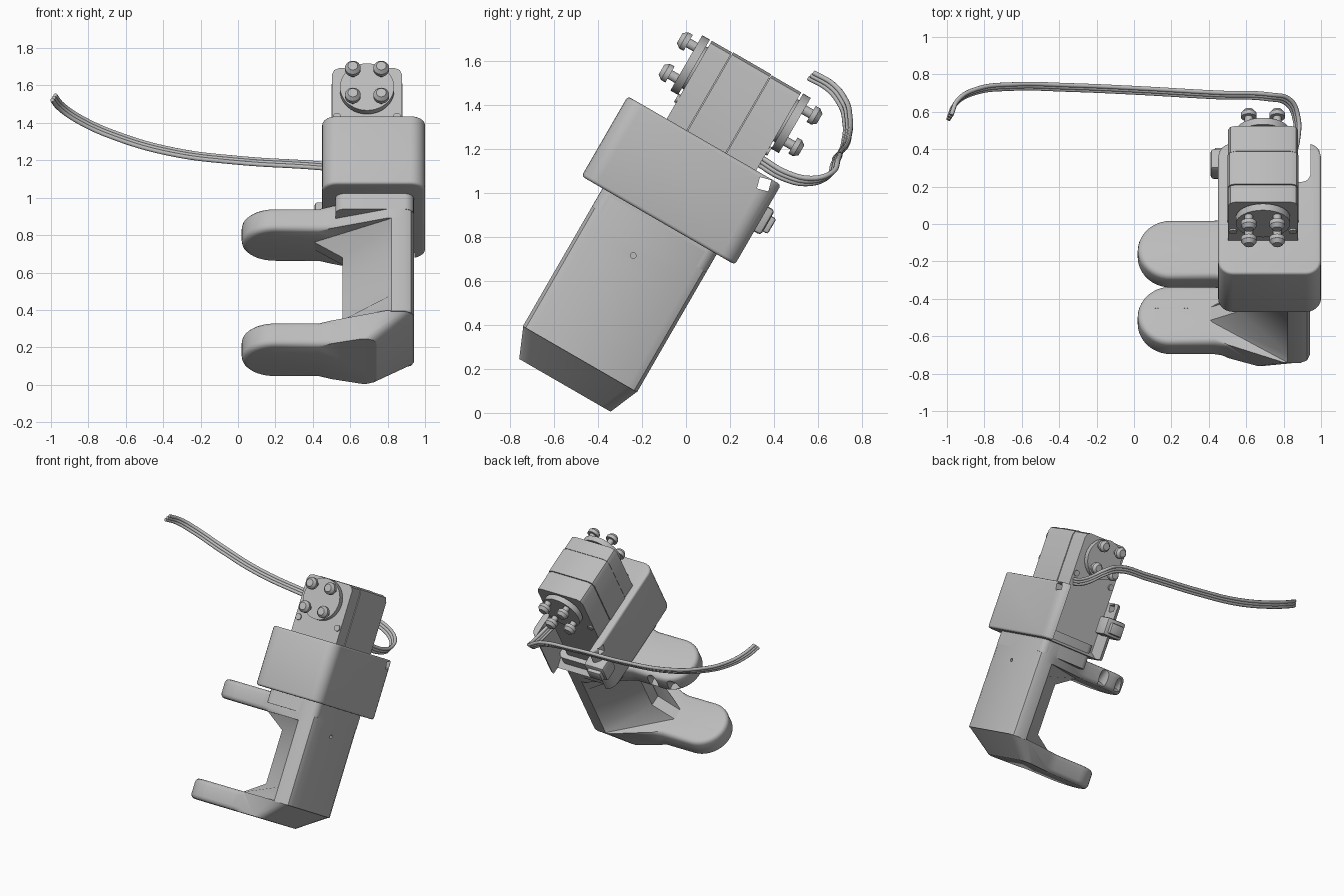
import bpy, bmesh, math
from mathutils import Matrix, Vector

cube = bpy.data.objects.get("Cube")
if cube:
    bpy.data.objects.remove(cube)

# One grey for everything
grey = bpy.data.materials.new("light grey plastic")
grey.use_nodes = True
COLOUR = (0.5, 0.5, 0.5, 1)
grey.diffuse_color = COLOUR
grey.node_tree.nodes["Principled BSDF"].inputs["Base Color"].default_value = COLOUR

# The arm is built upright (depth y, length z) and then leaned back
LEAN = Matrix.Rotation(math.radians(-30), 4, 'X')
TURN = {'x': Matrix.Rotation(math.pi / 2, 4, 'Y'),
        'y': Matrix.Rotation(math.pi / 2, 4, 'X'), 'z': Matrix.Identity(4)}
MID = -0.54       # depth of the symmetry plane
LOBE = 0.2        # x of the pivot lobes
SERVO_X, HORN_Z = 0.69, 1.38


def box(bm, lo, hi, bevel=0):
    lo, hi = Vector(lo), Vector(hi)
    size = Matrix.Diagonal((*(hi - lo), 1))
    made = bmesh.ops.create_cube(bm, size=1, matrix=Matrix.Translation((lo + hi) / 2) @ size)
    if bevel:
        edges = list({e for v in made['verts'] for e in v.link_edges})
        bmesh.ops.bevel(bm, geom=edges, offset=bevel, segments=2, profile=0.5, affect='EDGES')


def cyl(bm, at, r, depth, axis='z', seg=24, r2=None):
    bmesh.ops.create_cone(bm, cap_ends=True, segments=seg, radius1=r, radius2=r if r2 is None else r2,
                          depth=depth, matrix=Matrix.Translation(at) @ TURN[axis])


def loft(bm, rings, rule=None, bevel=0.03):
    """Join outlines [(z, [(x, y)...])] and round the edges picked by the rule."""
    loops = [[bm.verts.new((x, y, z)) for x, y in pts] for z, pts in rings]
    n = len(loops[0])
    faces = [bm.faces.new(loops[0][::-1]), bm.faces.new(loops[-1])]
    for a, b in zip(loops, loops[1:]):
        faces += [bm.faces.new((a[i], a[(i + 1) % n], b[(i + 1) % n], b[i])) for i in range(n)]
    bmesh.ops.recalc_face_normals(bm, faces=faces)
    if rule:
        edges = {e for f in faces for e in f.edges if rule(e.verts[0].co, e.verts[1].co)}
        bmesh.ops.bevel(bm, geom=list(edges), offset=bevel, segments=3, profile=0.5, affect='EDGES')


def finish(bm, name, cutter=None):
    mesh = bpy.data.meshes.new(name)
    bm.to_mesh(mesh)
    bm.free()
    obj = bpy.data.objects.new(name, mesh)
    bpy.context.collection.objects.link(obj)
    if cutter:
        tool = finish(cutter, name + "_cutter")
        tool.hide_render = True
        mod = obj.modifiers.new("cut", 'BOOLEAN')
        mod.object, mod.operation, mod.solver, mod.use_self = tool, 'DIFFERENCE', 'EXACT', True
        bpy.context.view_layer.update()
        cut = bpy.data.meshes.new_from_object(obj.evaluated_get(bpy.context.evaluated_depsgraph_get()))
        obj.modifiers.clear()
        obj.data = cut
        bpy.data.objects.remove(tool)
    obj.matrix_world = LEAN
    obj.data.materials.clear()
    obj.data.materials.append(grey)
    obj.data.shade_smooth()
    obj.data.set_sharp_from_angle(angle=math.radians(32))
    return obj


def arm_outline(end, half, flare):
    """Round lobe widening into a block with softened outer corners."""
    arc = [(LOBE - 0.18 * math.sin(t), 0.18 * math.cos(t))
           for t in [math.pi * i / 20 for i in range(21)]]
    side = [(0.43, -0.18), (0.5, -0.19), (flare, -half), (end - 0.05, -half),
            (end - 0.015, -half + 0.015), (end, -half + 0.05)]
    pts = arc + side + [(x, -y) for x, y in reversed(side)]
    return [(x, MID + y) for x, y in pts]


def round_rect(x0, x1, y0, y1, r, steps=6):
    pts = []
    for q, (cx, cy) in enumerate([(x1 - r, y1 - r), (x0 + r, y1 - r), (x0 + r, y0 + r), (x1 - r, y0 + r)]):
        for i in range(steps + 1):
            t = math.pi / 2 * (q + i / steps)
            pts.append((cx + r * math.cos(t), cy + r * math.sin(t)))
    return pts


def lobe_rim(a, b):
    return a.x < 0.65 and b.x < 0.65 and abs(a.z - b.z) < 0.001


def lobe_holes(face_z):
    """Four through holes and a keyed slot on the inner face."""
    bm = bmesh.new()
    for sx in (-1, 1):
        for sy in (-1, 1):
            cyl(bm, (LOBE + 0.078 * sx, MID + 0.078 * sy, face_z), 0.038, 0.5)
    loft(bm, [(face_z - 0.04, slot), (face_z + 0.04, slot)])
    return bm


slot = [(-0.1, MID + 0.05), (-0.1, MID - 0.05)] + [
    (LOBE + 0.055 * math.sin(t), MID - 0.05 * math.cos(t))
    for t in [math.pi * i / 12 for i in range(13)]]

# Lower arm with the sloped outer heel
bm = bmesh.new()
loft(bm, [(-0.167, arm_outline(0.74, 0.24, 0.66)), (-0.025, arm_outline(0.94, 0.30, 0.8))], lobe_rim)
finish(bm, "lower_arm", lobe_holes(-0.025))

# Upper arm
bm = bmesh.new()
top_ring = arm_outline(0.94, 0.30, 0.8)
loft(bm, [(0.545, top_ring), (0.68, top_ring)], lobe_rim)
cut = lobe_holes(0.545)
cyl(cut, (LOBE, MID, 0.65), 0.025, 0.3)
finish(bm, "upper_arm", cut)


# Spine: wall with a ridge on its inner side that flares into both arms
def spine_ring(nose):
    half = [(nose, -0.04), (0.82, -0.30), (0.89, -0.30), (0.925, -0.285), (0.94, -0.25)]
    return [(x, MID + y) for x, y in half + [(x, -y) for x, y in reversed(half)]]


bm = bmesh.new()
loft(bm, [(-0.03, spine_ring(0.4)), (0.07, spine_ring(0.56)),
          (0.45, spine_ring(0.56)), (0.55, spine_ring(0.4))])
cut = bmesh.new()
for y in (-0.2, 0.2):
    for z in (0.15, 0.53):
        cyl(cut, (0.94, MID + y, z), 0.013, 0.06, 'x', 12)
finish(bm, "spine_wall", cut)

# Block seated inside the collar
bm = bmesh.new()
seat = round_rect(0.52, 0.94, MID - 0.3, MID + 0.3, 0.05)
loft(bm, [(0.6, seat), (0.78, seat)])
finish(bm, "servo_seat")

# Collar with rows of diamond holes
bm = bmesh.new()
outer = round_rect(0.45, 1.0, -0.95, -0.14, 0.08)
loft(bm, [(0.695, outer), (1.115, outer)], lambda a, b: abs(a.z - b.z) < 0.001, 0.015)
cut = bmesh.new()
inner = round_rect(0.505, 0.945, -0.89, -0.2, 0.05)
loft(cut, [(0.5, inner), (1.3, inner)])
for row in (0.828, 0.983):
    for i in range(4):
        for x in (0.45, 1.0):
            cyl(cut, (x, -0.723 + 0.126 * i, row), 0.038, 0.14, 'x', 4)
for x in (0.525, 0.84):
    for y in (-0.95, -0.14):
        cyl(cut, (x, y, 0.92), 0.034, 0.18, 'y', 4)
finish(bm, "collar", cut)

# Servo case in three slices with fine seams
for name, y0, y1, grow in (("servo_front_case", -0.745, -0.639, 0.0),
                           ("servo_middle_case", -0.635, -0.435, 0.003),
                           ("servo_rear_case", -0.431, -0.275, 0.0)):
    bm = bmesh.new()
    pts = round_rect(0.503 - grow, 0.877 + grow, 0.7, 1.525 + grow, 0.04, 2)
    loft(bm, [(y0, pts), (y1, pts)])
    bmesh.ops.transform(bm, matrix=Matrix(((1, 0, 0, 0), (0, 0, 1, 0), (0, 1, 0, 0), (0, 0, 0, 1))),
                        verts=bm.verts)
    bmesh.ops.recalc_face_normals(bm, faces=bm.faces)
    finish(bm, name)
bm = bmesh.new()
box(bm, (0.52, -0.65, 0.75), (0.86, -0.4, 1.51))
finish(bm, "servo_core")

# Horns, screws and case bolts on both faces of the servo
for side, face, out in (("front", -0.745, -1), ("rear", -0.275, 1)):
    bm, cut = bmesh.new(), bmesh.new()
    cyl(bm, (SERVO_X, face + 0.03 * out, HORN_Z), 0.145, 0.04, 'y', 40)
    for i in range(4):
        t = math.pi / 2 * i
        cyl(cut, (SERVO_X + 0.1 * math.cos(t), face + 0.03 * out, HORN_Z + 0.1 * math.sin(t)), 0.02, 0.1, 'y', 16)
    cyl(cut, (SERVO_X, face + 0.05 * out, HORN_Z), 0.036, 0.03, 'y')
    finish(bm, side + "_horn", cut)

    bm = bmesh.new()
    cyl(bm, (SERVO_X, face + 0.01 * out, HORN_Z), 0.11, 0.03, 'y', 32)
    cyl(bm, (SERVO_X, face + 0.03 * out, HORN_Z), 0.028, 0.03, 'y')
    for sx in (-1, 1):
        cyl(bm, (SERVO_X + 0.16 * sx, face, 1.22), 0.022, 0.02, 'y', 16)
    finish(bm, side + "_horn_hub")

    bm, cut = bmesh.new(), bmesh.new()
    for sx in (-1, 1):
        for sz in (-1, 1):
            x, z = SERVO_X + 0.076 * sx, HORN_Z + 0.083 * sz
            cyl(bm, (x, face + 0.07 * out, z), 0.022, 0.06, 'y', 16)
            cyl(bm, (x, face + 0.1 * out, z), 0.042, 0.024, 'y')
            tip = (0.042, 0.026) if out < 0 else (0.026, 0.042)
            cyl(bm, (x, face + 0.122 * out, z), tip[0], 0.021, 'y', 24, tip[1])
            y = face + 0.13 * out
            for w, h in ((0.024, 0.005), (0.005, 0.024)):
                box(cut, (x - w, y - 0.015, z - h), (x + w, y + 0.015, z + h))
    finish(bm, side + "_horn_screws", cut)

# Cable socket behind the collar
bm = bmesh.new()
box(bm, (0.41, -0.23, 0.87), (0.57, -0.11, 1.0), 0.015)
box(bm, (0.43, -0.13, 0.89), (0.54, -0.085, 0.97), 0.01)
finish(bm, "cable_socket")

# Three-wire ribbon cable
path = [(0.84, 0.33, 1.15), (0.87, 0.45, 1.08), (0.87, 0.56, 1.055), (0.83, 0.65, 1.08),
        (0.72, 0.68, 1.14), (0.45, 0.69, 1.17), (0, 0.715, 1.2), (-0.35, 0.73, 1.245),
        (-0.65, 0.735, 1.33), (-0.85, 0.71, 1.42), (-0.95, 0.65, 1.49), (-0.985, 0.57, 1.535)]
for k, name in ((-1, "cable_wire_a"), (0, "cable_wire_b"), (1, "cable_wire_c")):
    curve = bpy.data.curves.new(name, 'CURVE')
    curve.dimensions, curve.bevel_depth, curve.bevel_resolution = '3D', 0.012, 2
    curve.use_fill_caps, curve.resolution_u = True, 8
    spline = curve.splines.new('BEZIER')
    spline.bezier_points.add(len(path) - 1)
    for p, co in zip(spline.bezier_points, path):
        p.co = Vector(co) + k * Vector((0.008, 0.012, 0.012))
        p.handle_left_type = p.handle_right_type = 'AUTO'
    curve.materials.append(grey)
    bpy.context.collection.objects.link(bpy.data.objects.new(name, curve))
